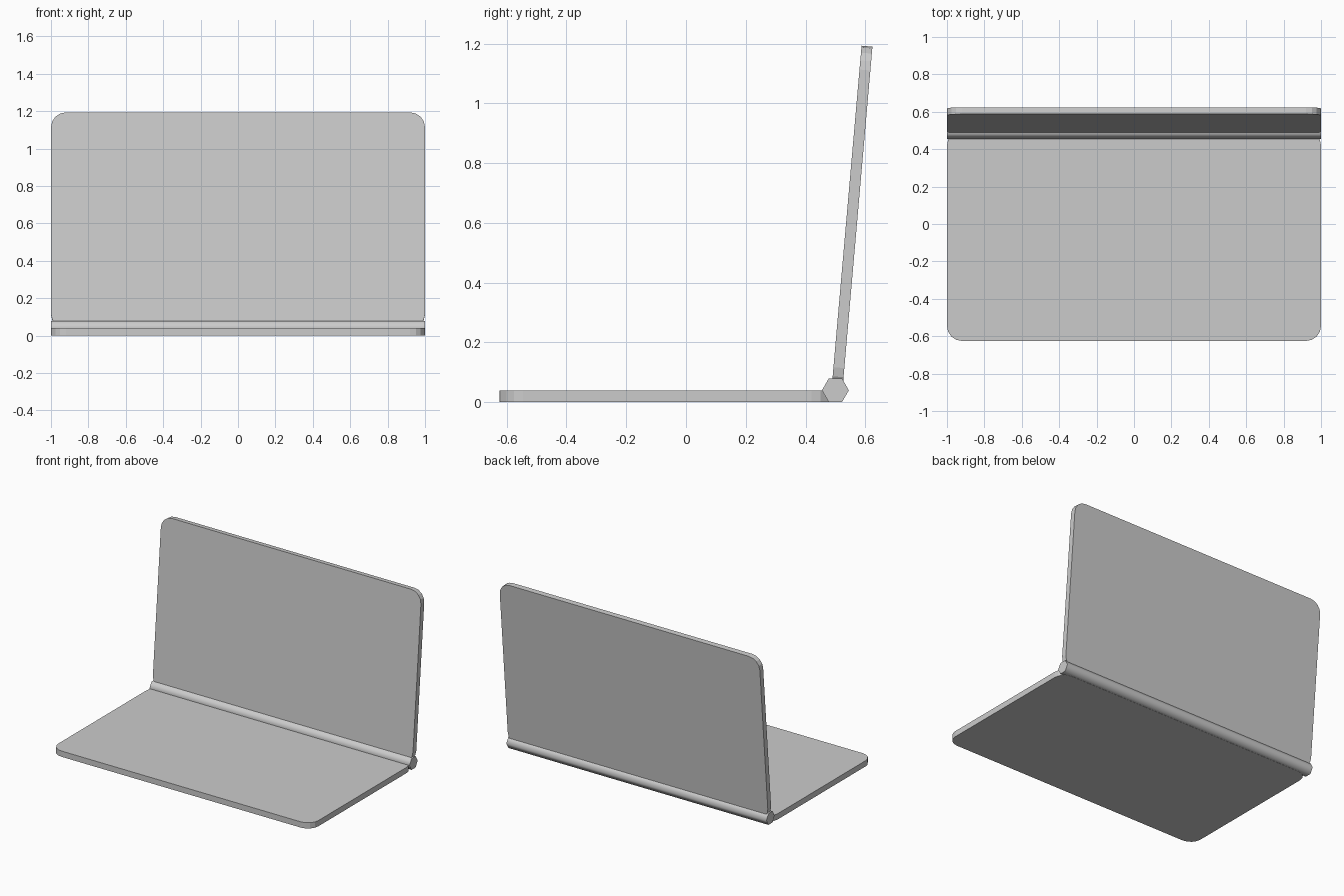
import bpy, bmesh
from math import sin, cos, pi, radians
from mathutils import Matrix

if "Cube" in bpy.data.objects:
    bpy.data.objects.remove(bpy.data.objects["Cube"])


def rounded_panel(name, width, length, thickness, radius, segments, matrix):
    """Flat panel with rounded corners; origin at the middle of its near edge."""
    bm = bmesh.new()
    corners = [(1, 1, 0), (-1, 1, 90), (-1, -1, 180), (1, -1, 270)]
    ring = []
    for sx, sy, start in corners:
        cx = sx * (width / 2 - radius)
        cy = length / 2 + sy * (length / 2 - radius)
        for i in range(segments + 1):
            a = radians(start) + i * pi / 2 / segments
            ring.append(bm.verts.new((cx + radius * cos(a), cy + radius * sin(a), 0)))
    face = bm.faces.new(ring)
    side = bmesh.ops.extrude_face_region(bm, geom=[face])
    top = [g for g in side["geom"] if isinstance(g, bmesh.types.BMVert)]
    bmesh.ops.translate(bm, vec=(0, 0, thickness), verts=top)
    bmesh.ops.recalc_face_normals(bm, faces=bm.faces)
    mesh = bpy.data.meshes.new(name)
    bm.to_mesh(mesh)
    bm.free()
    obj = bpy.data.objects.new(name, mesh)
    bpy.context.collection.objects.link(obj)
    obj.matrix_world = matrix
    return obj


# Keyboard base, lying flat
rounded_panel("base", 2.0, 1.125, 0.04, 0.08, 4, Matrix.Translation((0, -0.625, 0)))

# Screen lid, leaning back five degrees
lid_matrix = (Matrix.Translation((0, 0.505, 0.036))
              @ Matrix.Rotation(radians(85), 4, 'X')
              @ Matrix.Translation((0, 0, -0.018)))
rounded_panel("screen_lid", 2.0, 1.16, 0.0365, 0.08, 4, lid_matrix)

# Six-sided hinge barrel with flats on top and bottom
bpy.ops.mesh.primitive_cylinder_add(vertices=6, radius=0.045, depth=2.0,
                                    location=(0, 0.5, 0.04), rotation=(0, pi / 2, 0))
hinge = bpy.context.object
hinge.name = "hinge"
bpy.ops.object.shade_smooth_by_angle(angle=radians(65))
